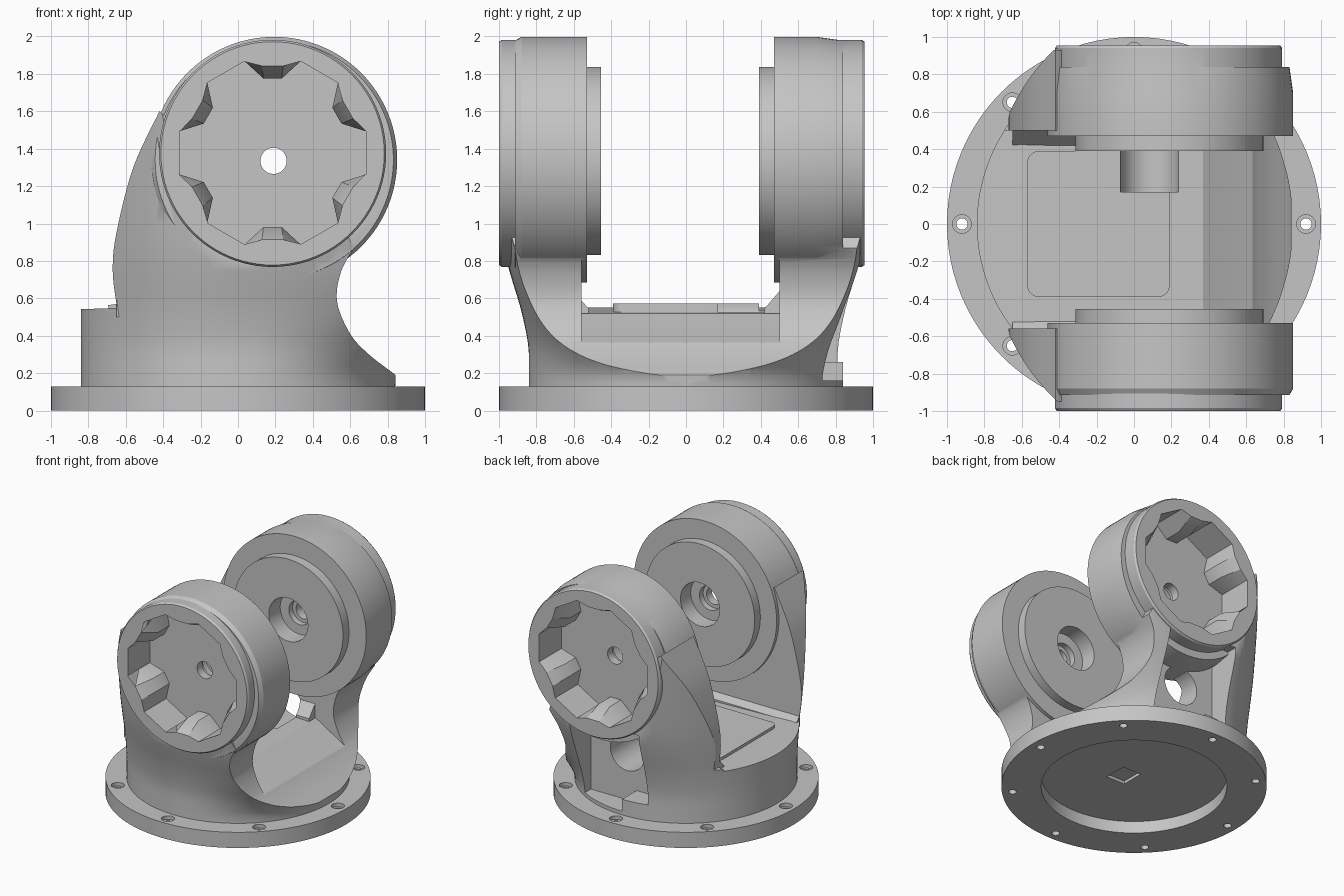
import bpy, bmesh
from math import cos, sin, pi, radians
from mathutils import Vector

if "Cube" in bpy.data.objects:
    bpy.data.objects.remove(bpy.data.objects["Cube"])

grey = bpy.data.materials.new("plain_grey")
grey.use_nodes = True
grey.diffuse_color = (0.56, 0.56, 0.56, 1)
grey.node_tree.nodes["Principled BSDF"].inputs["Base Color"].default_value = grey.diffuse_color


def loft(name, rings):
    """Closed solid through rings with equal point counts."""
    bm = bmesh.new()
    rows = [[bm.verts.new(p) for p in ring] for ring in rings]
    n = len(rows[0])
    for a, b in zip(rows, rows[1:]):
        for i in range(n):
            j = (i + 1) % n
            bm.faces.new((a[i], a[j], b[j], b[i]))
    bm.faces.new(rows[0])
    bm.faces.new(rows[-1])
    bmesh.ops.recalc_face_normals(bm, faces=bm.faces)
    me = bpy.data.meshes.new(name)
    bm.to_mesh(me)
    bm.free()
    me.materials.append(grey)
    ob = bpy.data.objects.new(name, me)
    bpy.context.collection.objects.link(ob)
    return ob


def lathe_z(name, profile, x=0, y=0, n=96):
    return loft(name, [[(x + r * cos(2 * pi * i / n), y + r * sin(2 * pi * i / n), z)
                        for i in range(n)] for r, z in profile])


def lathe_y(name, profile, x, z, n=96):
    return loft(name, [[(x + r * cos(2 * pi * i / n), y, z + r * sin(2 * pi * i / n))
                        for i in range(n)] for r, y in profile])


def prism_y(name, pts, y0, y1):
    return loft(name, [[(x, y, z) for x, z in pts] for y in (y0, y1)])


def box(name, x0, x1, y0, y1, z0, z1):
    return prism_y(name, [(x0, z0), (x1, z0), (x1, z1), (x0, z1)], y0, y1)


def smooth_path(pts, steps=6):
    """Smooth curve through a few points."""
    p = [Vector(q) for q in [pts[0]] + pts + [pts[-1]]]
    out = []
    for a, b, c, d in zip(p, p[1:], p[2:], p[3:]):
        for k in range(steps):
            t = k / steps
            out.append(tuple(b + (c - a) * t / 2 + (2 * a - 5 * b + 4 * c - d) * t * t / 2
                             + (3 * b - a - 3 * c + d) * t ** 3 / 2))
    return out + [pts[-1]]


def boolean(ob, tool, op="DIFFERENCE"):
    mod = ob.modifiers.new(op, "BOOLEAN")
    mod.operation, mod.object, mod.solver = op, tool, "EXACT"
    bpy.context.view_layer.update()
    me = bpy.data.meshes.new_from_object(ob.evaluated_get(bpy.context.evaluated_depsgraph_get()))
    ob.modifiers.clear()
    ob.data = me
    bpy.data.objects.remove(tool)


# Base flange with bolt holes and underside recess
flange = lathe_z("base_flange", [(1, 0), (1, 0.13)])
boolean(flange, lathe_z("recess", [(0.7, -0.1), (0.7, 0.1)]))
boolean(flange, box("port", -0.03, 0.14, -0.15, 0.04, 0, 0.2))
for k in range(8):
    a = k * pi / 4
    boolean(flange, lathe_z("bolt", [(0.03, -0.1), (0.03, 0.1), (0.05, 0.1), (0.05, 0.2)],
                            0.92 * cos(a), 0.92 * sin(a), 24))

# Fork body: round base that flares sideways, wider toward the open side
sections = smooth_path([(0.84, 0.84, 0.125), (0.87, 0.84, 0.22), (1.04, 0.845, 0.36),
                        (1.4, 0.885, 0.55), (1.7, 0.945, 0.75), (1.8, 1.0, 1.0), (1.8, 1.1, 1.7)], 3)
fork = loft("fork_body", [[((rx if cos(a) > 0 else 0.84) * cos(a), ry * sin(a), z)
                           for a in (2 * pi * i / 160 for i in range(160))]
                          for rx, ry, z in sections])

# Trim the body to its side outline
left_edge = smooth_path([(-0.65, 0.57), (-0.67, 0.75), (-0.65, 0.95), (-0.56, 1.3), (-0.42, 1.6)])
right_edge = smooth_path([(0.62, 0.87), (0.55, 0.74), (0.53, 0.58), (0.6, 0.41), (0.7, 0.3), (0.83, 0.2)])
outline = ([(-0.85, 0.1), (-0.85, 0.54)] + left_edge + [(-0.36, 1.55), (0.4, 1.3)]
           + right_edge + [(0.842, 0.19), (0.842, 0.1)])
boolean(fork, prism_y("outline", outline, -0.95, 0.93), "INTERSECT")

# Open space between the arms, with a sloped lip
boolean(fork, prism_y("gap", [(-1.2, 0.53), (-0.6, 0.55), (0.37, 0.52), (0.62, 0.37),
                              (1.2, 0.1), (1.2, 2.2), (-1.2, 2.2)], -0.56, 0.5))

# Sloped fillets where the floor meets the arms
for y0, y1, top in ((0.42, 0.51, 0.65), (-0.52, -0.57, 0.6)):
    boolean(fork, loft("fillet", [[(x, y0, 0.5), (x, y0, 0.545), (x, y1, top), (x, y1, 0.5)]
                                  for x in (-0.65, 0.36)]), "UNION")

# Stepped service pocket on the back arm
boolean(fork, box("pocket_wide", -0.22, 0.42, 0.65, 1.2, 0.26, 0.88))
boolean(fork, box("pocket_foot", 0, 0.42, 0.65, 1.2, 0.16, 0.5))

# Raised rounded pad on the floor between the arms
corners = [(cx + 0.06 * cos(a), cy + 0.06 * sin(a))
           for cx, cy, q in ((0.13, 0.33, 0), (-0.51, 0.33, 1), (-0.51, -0.33, 2), (0.13, -0.33, 3))
           for a in (radians(90 * q + 15 * i) for i in range(7))]
pad = loft("floor_pad", [[(x, y, z) for x, y in corners] for z in (0.5, 0.572)])

# Cable tunnel from the floor through the back arm
for part in (fork, pad):
    boolean(part, lathe_y("tunnel", [(0.157, 0.17), (0.157, 0.8)], 0.085, 0.56, 48))

# Bearing drums with offset outer caps
for s, inner, face, bevel, shoulder, cap, floor, name in (
        (-1, 0.455, 0.53, 0.88, 0.915, 1.0, 0.71, "front"),
        (1, 0.39, 0.47, 0.7, 0.84, 0.955, 0.66, "back")):
    boolean(fork, lathe_y(name + "_drum", [(0.657, s * face), (0.657, s * bevel),
            (0.637, s * shoulder)], 0.194, 1.341), "UNION")
    boolean(fork, lathe_y(name + "_cap", [(0.607, s * (face + 0.1)), (0.607, s * (cap - 0.015)),
            (0.597, s * cap)], 0.185, 1.375), "UNION")
    boolean(fork, lathe_y(name + "_boss", [(0.503, s * inner), (0.503, s * (face + 0.05))],
                          0.19, 1.335), "UNION")

    # Six-lobed socket whose teeth slope back toward the rim
    rings = []
    for depth, tooth in ((floor, 0.4), ((floor + cap) / 2, 0.4), (cap + 0.005, 0.47)):
        ring = []
        for k in range(6):
            for off, r in ((-13, 0.512), (13, 0.512), (23, tooth), (37, tooth)):
                a = radians(60 * k + off)
                ring.append((0.185 + r * cos(a), s * depth, 1.378 + r * sin(a)))
        rings.append(ring)
    boolean(fork, loft("socket", rings))

    # Stepped bore through the hub
    bore = [(0.18, inner - 0.1), (0.18, floor - 0.12), (0.1, floor - 0.12),
            (0.1, floor - 0.07), (0.07, floor - 0.07), (0.07, floor + 0.05)]
    boolean(fork, lathe_y("bore", [(r, s * y) for r, y in bore], 0.19, 1.335, 48))

for ob in (flange, fork, pad):
    bpy.ops.object.select_all(action="DESELECT")
    ob.select_set(True)
    bpy.context.view_layer.objects.active = ob
    bpy.ops.object.shade_smooth_by_angle(angle=radians(28))
